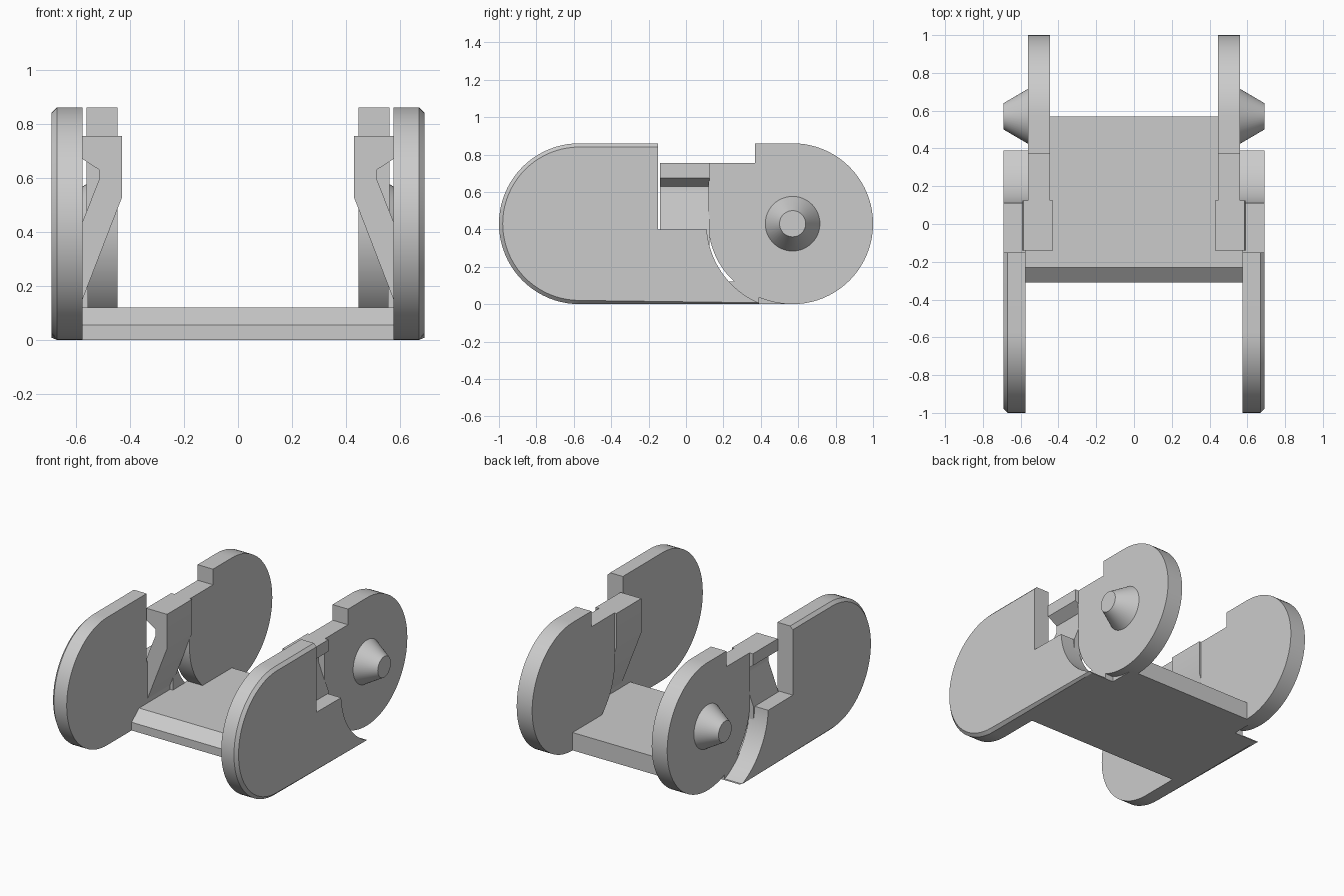
import bpy, bmesh, math
from mathutils import Vector

cube = bpy.data.objects.get("Cube")
if cube:
    bpy.data.objects.remove(cube, do_unlink=True)

grey = bpy.data.materials.new("light_grey")
grey.use_nodes = True
COLOUR = (0.6, 0.6, 0.6, 1)
grey.diffuse_color = COLOUR
grey.node_tree.nodes["Principled BSDF"].inputs["Base Color"].default_value = COLOUR

R = 0.43            # radius of the rounded ends, also their centre height
PIVOT = 0.57        # distance of the two pivots from the middle


def arc(cy, rx, rz, start, end, steps=28):
    """Points on an arc in the side plane, angles in degrees."""
    angles = [math.radians(start + (end - start) * i / steps) for i in range(steps + 1)]
    return [(cy + rx * math.cos(a), R + rz * math.sin(a)) for a in angles]


def prism(points, place, lo, hi):
    """Extrude a 2D outline from lo to hi; place maps (u, v, depth) to 3D."""
    bm = bmesh.new()
    bottom = [bm.verts.new(place(u, v, lo)) for u, v in points]
    face = bm.faces.new(bottom)
    new = bmesh.ops.extrude_face_region(bm, geom=[face])["geom"]
    shift = Vector(place(0, 0, hi)) - Vector(place(0, 0, lo))
    bmesh.ops.translate(bm, vec=shift, verts=[g for g in new if isinstance(g, bmesh.types.BMVert)])
    bmesh.ops.recalc_face_normals(bm, faces=bm.faces)
    return bm


def side(u, v, d):
    return (d, u, v)


def front(u, v, d):
    return (u, d, v)


def plan(u, v, d):
    return (u, v, d)


def finish(name, bm, mirror=True):
    mesh = bpy.data.meshes.new(name)
    bm.to_mesh(mesh)
    bm.free()
    mesh.materials.append(grey)
    obj = bpy.data.objects.new(name, mesh)
    bpy.context.collection.objects.link(obj)
    bpy.ops.object.select_all(action='DESELECT')
    obj.select_set(True)
    bpy.context.view_layer.objects.active = obj
    bpy.ops.object.shade_smooth_by_angle(angle=math.radians(30))
    if mirror:
        obj.modifiers.new("Mirror", 'MIRROR')
    return obj


def cone(y, x1, r1, x2, r2):
    """Truncated cone lying along x, centred on a pivot."""
    bm = bmesh.new()
    bmesh.ops.create_cone(bm, cap_ends=True, segments=48, radius1=r1, radius2=r2, depth=x2 - x1)
    for v in bm.verts:
        x, yy, z = v.co
        v.co = ((x1 + x2) / 2 + z, y + x, R + yy)
    bmesh.ops.recalc_face_normals(bm, faces=bm.faces)
    return bm


# Outer plate: rounded front end, window step and concave rear edge
rear_curve = arc(PIVOT, 0.46, 0.46, 184, 249)
rear_curve[-1] = (0.39, 0)
outline = arc(-PIVOT, R, R, 270, 90, 40) + [(-0.15, 2 * R), (-0.15, 0.4)] + rear_curve
bm = prism(outline, side, 0.575, 0.69)


def on_rim(v):
    x, y, z = v.co
    return x > 0.68 and (y < -0.5 or z > 0.8 or z < 0.001)


bmesh.ops.bevel(bm, geom=[e for e in bm.edges if all(on_rim(v) for v in e.verts)],
                offset=0.02, segments=1, affect='EDGES')
outer = finish("outer_plate", bm, mirror=False)

# Tapered pivot hole
cutter = finish("hole_cutter", cone(-PIVOT, 0.565, 0.165, 0.70, 0.092), mirror=False)
cutter.hide_render = True
cut = outer.modifiers.new("Hole", 'BOOLEAN')
cut.operation, cut.solver, cut.object = 'DIFFERENCE', 'EXACT', cutter
bpy.context.view_layer.objects.active = outer
bpy.ops.object.modifier_apply(modifier="Hole")
bpy.data.objects.remove(cutter, do_unlink=True)
outer.modifiers.new("Mirror", 'MIRROR')

# Thin lip closing the gap between outer and inner plate
finish("rear_lip", prism([(0.1, 0), (0.1, 0.4)] + rear_curve, side, 0.555, 0.58))

# Inner plate: rounded rear end with a stepped top
outline = (arc(PIVOT, R, R, -90, 90, 40)
           + [(0.37, 2 * R), (0.37, 0.755), (0.12, 0.755)]
           + arc(PIVOT, 0.45, R, 180, 270)[:-1])
finish("inner_plate", prism(outline, side, 0.445, 0.56))

# Tapered pivot pin
finish("pivot_pin", cone(PIVOT, 0.55, 0.152, 0.69, 0.07))

# Kinked web joining the inner plate to the outer plate
web = [(0.43, 0.755), (0.585, 0.755), (0.585, 0.675), (0.515, 0.63),
       (0.515, 0.59), (0.59, 0.4), (0.59, 0.15), (0.575, 0.15), (0.43, 0.525)]
finish("joining_web", prism(web, front, -0.14, 0.125))

# Floor, narrowing towards the back, with a sloped front edge
half = [(0.58, -0.31), (0.58, 0.12), (0.56, 0.12), (0.56, 0.39), (0.5, 0.39), (0.5, 0.57)]
bm = prism(half + [(-x, y) for x, y in reversed(half)], plan, 0, 0.12)
cut = bmesh.ops.bisect_plane(bm, geom=bm.verts[:] + bm.edges[:] + bm.faces[:],
                             plane_co=(0, -0.31, 0.055), plane_no=(0, -0.065, 0.08),
                             clear_outer=True)
bmesh.ops.holes_fill(bm, edges=[e for e in bm.edges if e.is_boundary])
bmesh.ops.recalc_face_normals(bm, faces=bm.faces)
finish("floor", bm, mirror=False)
